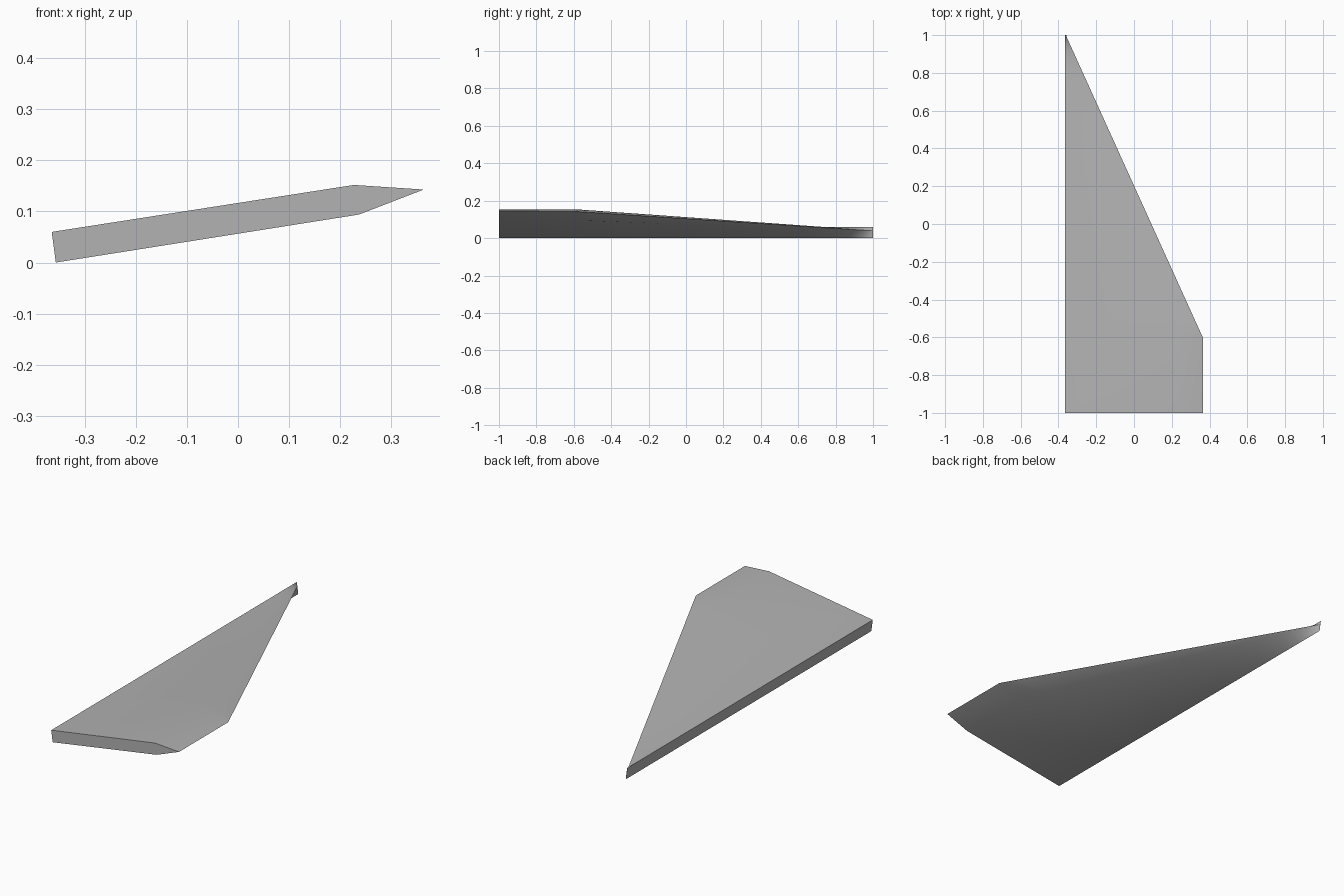
import bpy
import bmesh
import math
from mathutils import Vector

cube = bpy.data.objects.get("Cube")
if cube:
    bpy.data.objects.remove(cube, do_unlink=True)

grey = bpy.data.materials.new("plain grey")
grey.use_nodes = True
colour = (0.45, 0.45, 0.45, 1)
grey.diffuse_color = colour
grey.node_tree.nodes["Principled BSDF"].inputs["Base Color"].default_value = colour

# Fin cross-section (x, z, y of the bend): thick trailing edge, bevelled leading edge
profile = [(-0.365, 0.06, -0.56), (0.227, 0.152, -0.56), (0.364, 0.143, -0.6),
           (0.237, 0.094, -0.55), (-0.357, 0, -0.55)]
root = [Vector((x, -1, z)) for x, z, y in profile]
bend = [Vector((x, y, z)) for x, z, y in profile]

# At the tip the leading edge collapses onto the trailing edge
tip = [Vector((x, 1, z)) for x, z in
       [(-0.365, 0.06), (-0.362, 0.041), (-0.361, 0.039), (-0.361, 0.037), (-0.357, 0)]]

# Sections grow closer together towards the tip
steps = 24
sections = [root]
for i in range(steps + 1):
    t = math.sin(math.pi / 2 * i / steps)
    sections.append([a.lerp(b, t) for a, b in zip(bend, tip)])

bm = bmesh.new()
rings = [[bm.verts.new(p) for p in section] for section in sections]
count = len(profile)
for r, s in zip(rings, rings[1:]):
    for k in range(count):
        n = (k + 1) % count
        bm.faces.new((r[k], r[n], s[n], s[k]))
bm.faces.new(rings[0])
bm.faces.new(rings[-1])
bmesh.ops.recalc_face_normals(bm, faces=bm.faces)

mesh = bpy.data.meshes.new("swept_fin")
bm.to_mesh(mesh)
bm.free()
mesh.materials.append(grey)
fin = bpy.data.objects.new("swept_fin", mesh)
bpy.context.collection.objects.link(fin)

# Soft bevels, crisp outer edges
bpy.ops.object.select_all(action='DESELECT')
fin.select_set(True)
bpy.context.view_layer.objects.active = fin
bpy.ops.object.shade_smooth_by_angle(angle=math.radians(35))
